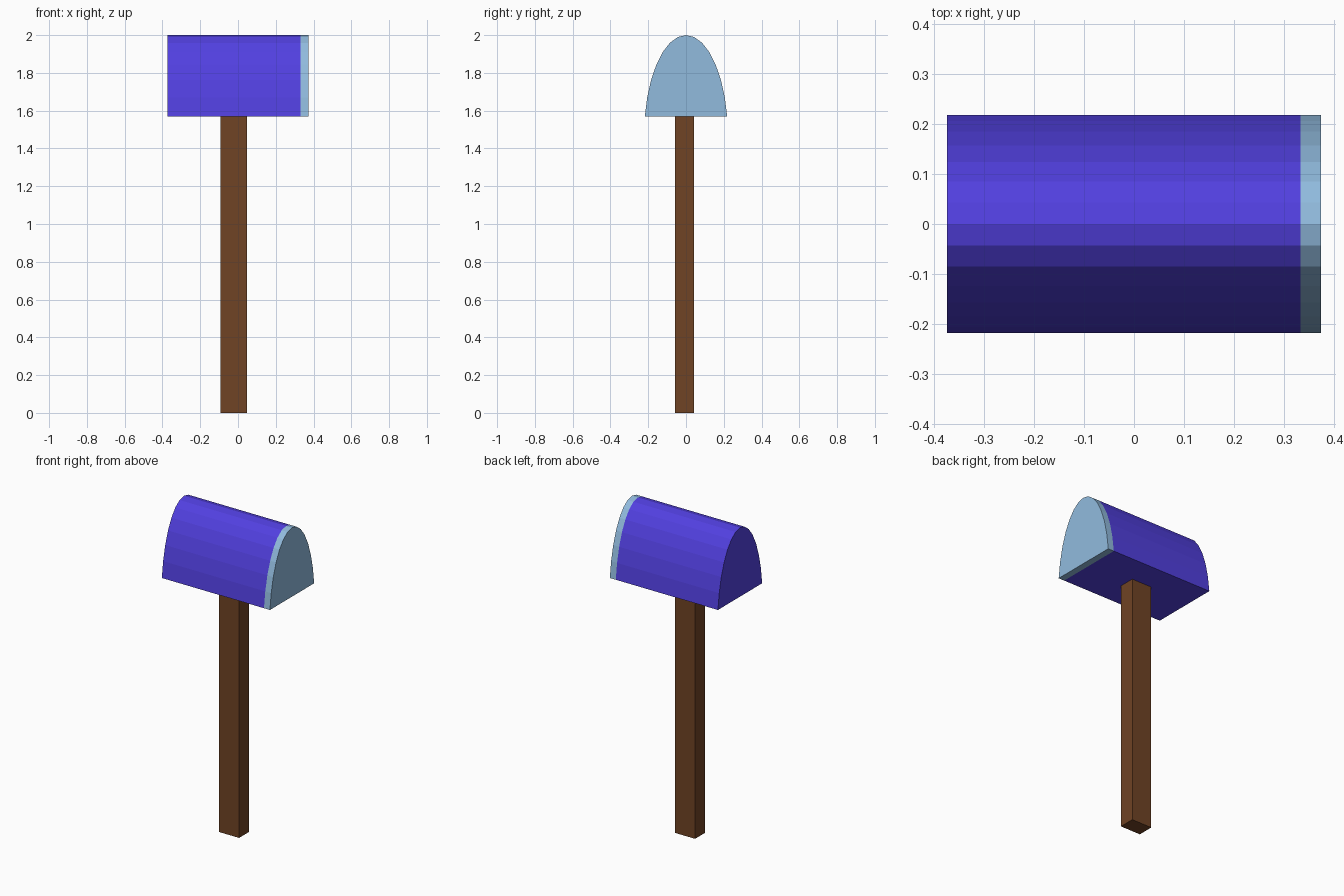
import bpy, bmesh, math

if "Cube" in bpy.data.objects:
    bpy.data.objects.remove(bpy.data.objects["Cube"])

BASE, TOP = 1.57, 2.0


def material(name, rgb):
    m = bpy.data.materials.new(name)
    m.diffuse_color = (*rgb, 1)
    m.use_nodes = True
    m.node_tree.nodes["Principled BSDF"].inputs["Base Color"].default_value = m.diffuse_color
    return m


purple = material("purple_blue", (0.084, 0.051, 0.745))
sky = material("light_blue", (0.283, 0.497, 0.730))
brown = material("brown_wood", (0.160, 0.057, 0.018))


def prism(name, profile, x0, x1, mat, cap0=True, cap1=True):
    """Extrude a (y, z) profile along x, with optional end caps."""
    bm = bmesh.new()
    a = [bm.verts.new((x0, y, z)) for y, z in profile]
    b = [bm.verts.new((x1, y, z)) for y, z in profile]
    n = len(profile)
    for i in range(n):
        j = (i + 1) % n
        bm.faces.new((a[i], b[i], b[j], a[j]))
    if cap0:
        bm.faces.new(a)
    if cap1:
        bm.faces.new(b[::-1])
    bmesh.ops.recalc_face_normals(bm, faces=bm.faces)
    # make sure the flat underside points down (open shells can flip)
    bm.normal_update()
    under = min(bm.faces, key=lambda f: f.calc_center_median().z)
    if under.normal.z > 0:
        bmesh.ops.reverse_faces(bm, faces=bm.faces)
    me = bpy.data.meshes.new(name)
    bm.to_mesh(me)
    bm.free()
    me.materials.append(mat)
    ob = bpy.data.objects.new(name, me)
    bpy.context.collection.objects.link(ob)
    return ob


# Tall arch: part of an ellipse in 11.25 degree steps
STEP = math.radians(11.25)
N = 7
half_w = 0.218 / math.sin(N * STEP)
half_h = (TOP - BASE) / (1 - math.cos(N * STEP))
arch = [(half_w * math.sin(k * STEP), TOP - half_h * (1 - math.cos(k * STEP)))
        for k in range(-N, N + 1)]

# Box body and its door, flush with each other
prism("box_body", arch, -0.373, 0.332, purple, cap1=False)
prism("box_door", arch, 0.332, 0.373, sky, cap0=False)

# Square-edged wooden post, slightly off centre
post = [(-0.058, 0), (0.042, 0), (0.042, BASE), (-0.058, BASE)]
prism("post", post, -0.092, 0.048, brown)
